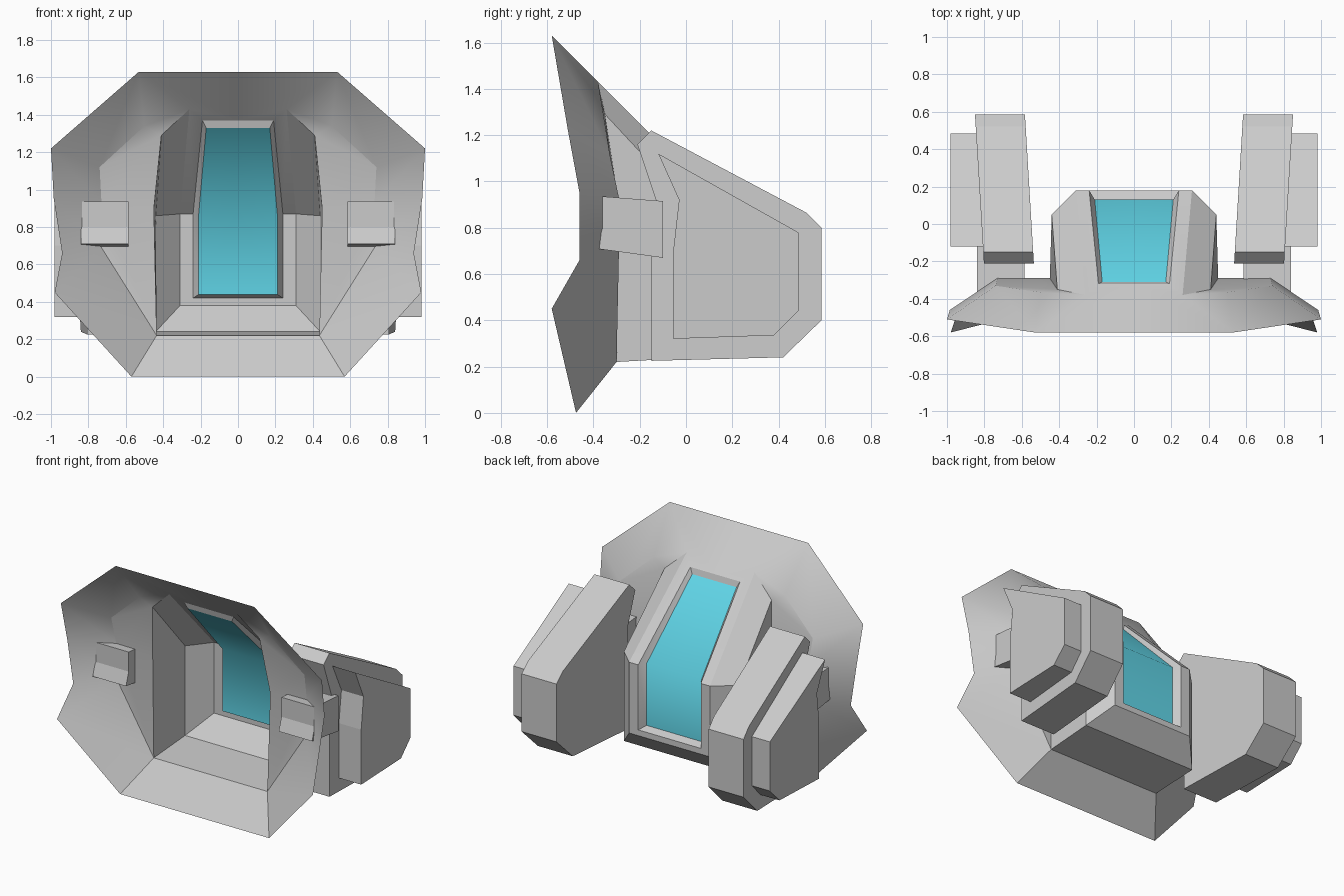
import bpy, bmesh
from math import radians

if "Cube" in bpy.data.objects:
    bpy.data.objects.remove(bpy.data.objects["Cube"])


def finish(bm, name, smooth=None):
    me = bpy.data.meshes.new(name)
    bm.to_mesh(me)
    bm.free()
    ob = bpy.data.objects.new(name, me)
    bpy.context.collection.objects.link(ob)
    if smooth:
        bpy.ops.object.select_all(action='DESELECT')
        ob.select_set(True)
        bpy.context.view_layer.objects.active = ob
        bpy.ops.object.shade_smooth_by_angle(angle=radians(smooth))
    return ob


def half_sheet(name, pts, faces, smooth=None):
    """Open sheet from named points on x >= 0, mirrored to the other side.
    A name ending in 'c' is the same point moved to the centre line."""
    bm = bmesh.new()
    vs = {}

    def vert(key):
        if key not in vs:
            p = pts[key.rstrip('c')]
            vs[key] = bm.verts.new((0 if key.endswith('c') else p[0], p[1], p[2]))
        return vs[key]

    for f in faces:
        bm.faces.new([vert(k) for k in f.split()])
    geom = bm.verts[:] + bm.edges[:] + bm.faces[:]
    bmesh.ops.mirror(bm, geom=geom, axis='X', merge_dist=0.001)
    bmesh.ops.remove_doubles(bm, verts=bm.verts[:], dist=0.0005)
    bmesh.ops.recalc_face_normals(bm, faces=bm.faces[:])
    # the back of the tub must face +y
    back = max(bm.faces, key=lambda f: f.calc_center_median().y)
    if back.normal.y < 0:
        bmesh.ops.reverse_faces(bm, faces=bm.faces[:])
    return finish(bm, name, smooth)


def slab(name, profile, x0, x1, side, shear=0.0):
    """Side profile (y, z) extruded from x0 to x1, on either side."""
    bm = bmesh.new()
    a, b = ([bm.verts.new((side * (x + shear * y), y, z)) for y, z in profile]
            for x in (x0, x1))
    bm.faces.new(a)
    bm.faces.new(b)
    n = len(profile)
    for i in range(n):
        j = (i + 1) % n
        bm.faces.new((a[i], a[j], b[j], b[i]))
    bmesh.ops.recalc_face_normals(bm, faces=bm.faces[:])
    return finish(bm, name)


P = {
    # outer rim of the shield
    'R1': (.53, -.58, 1.63), 'R2': (1.0, -.51, 1.22), 'R3': (.985, -.46, .95),
    'R4': (.94, -.46, .66), 'R5': (.98, -.58, .45), 'R6': (.57, -.475, 0),
    # inner crease of the shield
    'B1': (.5, -.365, 1.34), 'B2': (.74, -.33, 1.12),
    'C1': (.73, -.29, .93), 'C2': (.73, -.29, .69),
    # tub opening
    'P0': (.26, -.38, 1.43), 'P1': (.41, -.35, 1.29),
    'P2': (.45, -.29, .9), 'P3': (.435, -.30, .22),
    # back of the tub
    'Q0': (.31, .18, .87), 'Q1': (.44, .05, .86),
    'Q2': (.44, .05, .24), 'Q3': (.31, .18, .38),
    # window opening and recessed glass
    'W1': (.19, -.32, 1.37), 'W2': (.24, .18, .87), 'W3': (.24, .18, .42),
    'V1': (.17, -.31, 1.33), 'V2': (.21, .13, .87), 'V3': (.21, .13, .44),
}

# shield with the cockpit tub pushed out of its back
half_sheet('shield_and_tub', P, [
    'R1c R1 P0 W1 W1c', 'R1 B1 P0', 'R1 R2 B2 B1',                # top
    'R2 R3 C1 B2', 'R3 R4 C2 C1', 'R4 R5 C2', 'R5 R6 P3 C2',      # flange
    'P0 B1 P1', 'B1 B2 C1 P2 P1', 'C1 C2 P3 P2', 'R6 R6c P3c P3',
    'P0 P1 Q1 Q0', 'Q0 Q1 Q2 Q3', 'P1 P2 P3 Q2 Q1',               # tub sides
    'P3 Q2 Q2c P3c', 'Q2 Q3 Q3c Q2c',                             # tub floor
    'P0 Q0 W2 W1', 'Q0 Q3 W3 W2', 'Q3 Q3c W3c W3',                # frame
    'W1c W1 V1 V1c', 'W1 W2 V2 V1', 'W2 W3 V3 V2', 'W3 W3c V3c V3',
], smooth=30)

# folded window
glass = half_sheet('window', P, ['V1c V1 V2 V2c', 'V2c V2 V3 V3c'], smooth=50)
mat = bpy.data.materials.new('teal_glass')
mat.diffuse_color = (.12, .68, .82, 1)
mat.use_nodes = True
mat.node_tree.nodes["Principled BSDF"].inputs["Base Color"].default_value = mat.diffuse_color
glass.data.materials.append(mat)

# side pods with an outer plate and a bracket through the shield
POD = [(-.21, 1.16), (-.15, 1.22), (.52, .865), (.585, .80), (.585, .40),
       (.42, .24), (-.15, .225), (-.15, .67), (-.13, .92)]
PLATE = [(-.12, 1.12), (.485, .78), (.485, .44), (.38, .335),
         (-.055, .32), (-.055, .70), (-.03, .92)]
BRACKET = [(-.36, .935), (-.36, .80), (-.39, .71), (-.10, .67), (-.10, .915)]
for side, label in ((1, 'right'), (-1, 'left')):
    slab('pod_' + label, POD, .548, .815, side, .06)
    slab('pod_plate_' + label, PLATE, .78, .982, side)
    slab('bracket_' + label, BRACKET, .585, .84, side)
